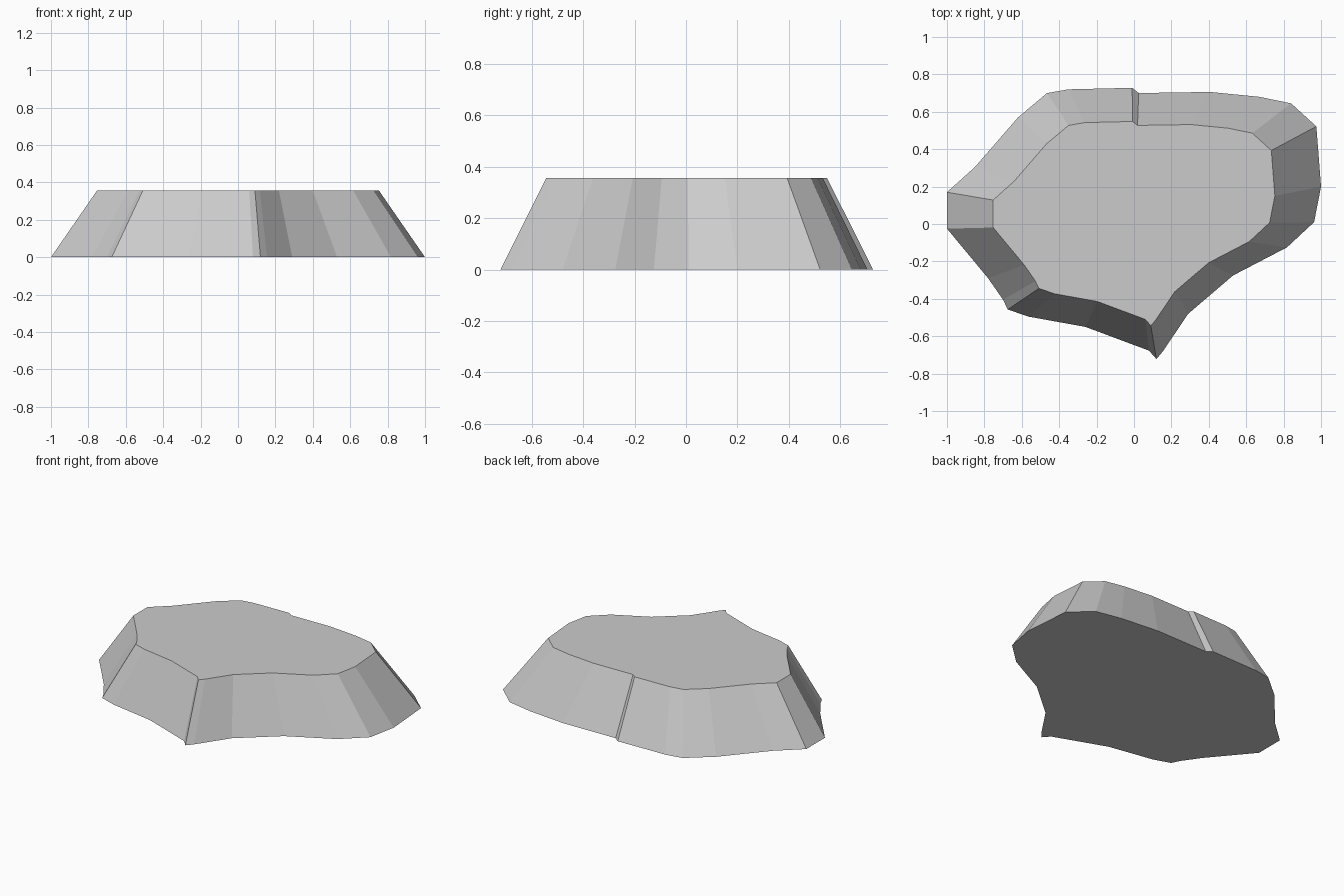
import bpy
import bmesh

if "Cube" in bpy.data.objects:
    bpy.data.objects.remove(bpy.data.objects["Cube"])

HEIGHT = 0.357
TOP_SCALE = 0.753

# Irregular ground outline of the rock, clockwise from the left tip
OUTLINE = [
    (-1.0, 0.17), (-0.85, 0.305), (-0.62, 0.57), (-0.465, 0.7), (-0.35, 0.72),
    (-0.01, 0.728), (0.025, 0.7), (0.405, 0.706), (0.67, 0.68), (0.84, 0.645),
    (0.975, 0.522), (1.0, 0.2), (0.963, 0.01), (0.818, -0.125), (0.53, -0.275),
    (0.29, -0.48), (0.155, -0.68), (0.12, -0.722), (0.08, -0.677), (-0.26, -0.55),
    (-0.565, -0.495), (-0.675, -0.457), (-0.70, -0.405), (-0.78, -0.29), (-1.0, -0.025),
]


def build_plateau(name, outline, height, top_scale):
    bm = bmesh.new()
    base = [bm.verts.new((x, y, 0)) for x, y in outline]
    top = [bm.verts.new((x * top_scale, y * top_scale, height)) for x, y in outline]
    bm.faces.new(base)
    bm.faces.new(top)
    # Sloping side facets
    for i in range(len(outline)):
        j = (i + 1) % len(outline)
        bm.faces.new((base[i], base[j], top[j], top[i]))
    bmesh.ops.recalc_face_normals(bm, faces=bm.faces)
    mesh = bpy.data.meshes.new(name)
    bm.to_mesh(mesh)
    bm.free()
    obj = bpy.data.objects.new(name, mesh)
    bpy.context.collection.objects.link(obj)
    return obj


# Flat-topped rock
build_plateau("flat_rock", OUTLINE, HEIGHT, TOP_SCALE)
